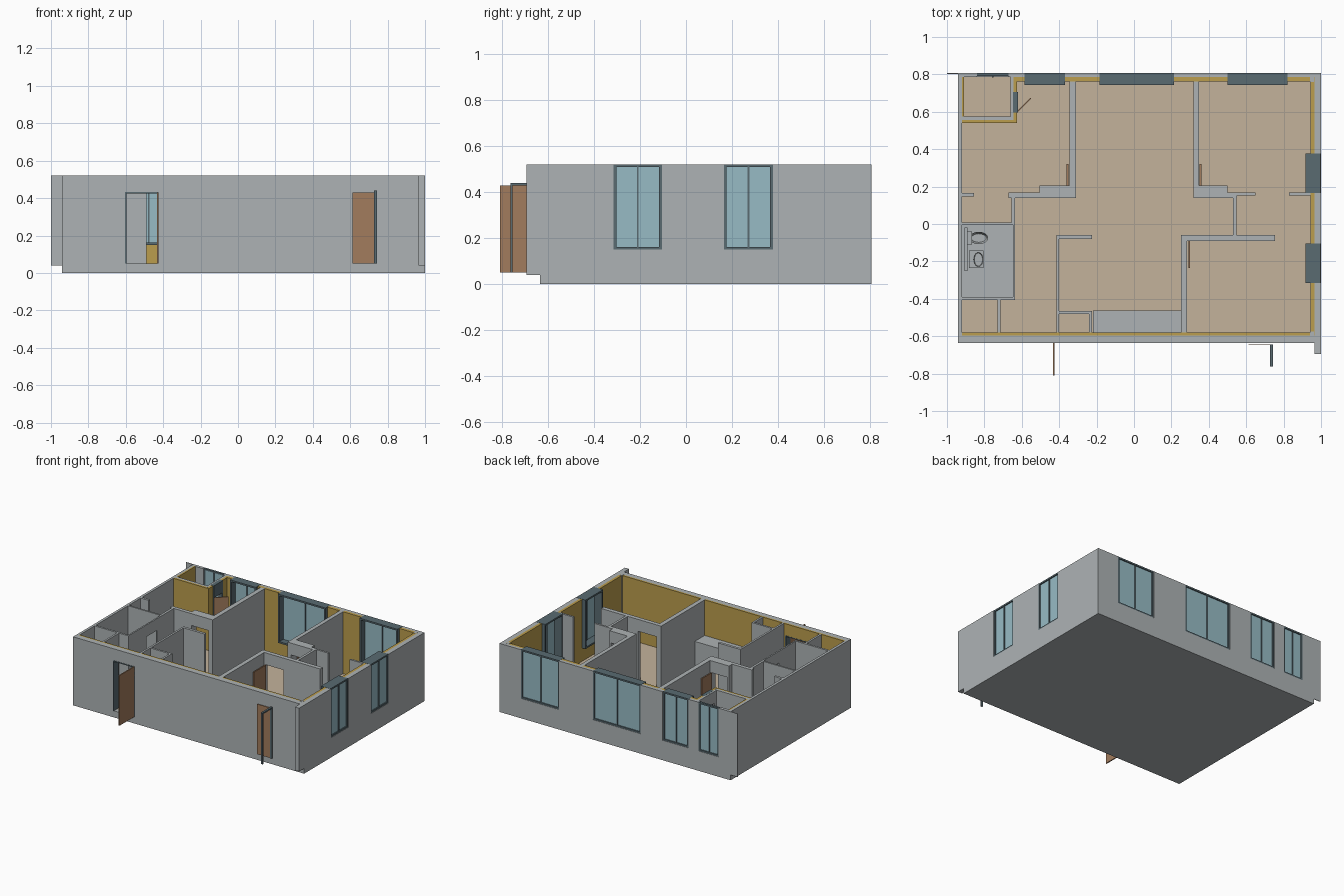
import bpy, bmesh, math
from mathutils import Matrix

if "Cube" in bpy.data.objects:
    bpy.data.objects.remove(bpy.data.objects["Cube"])

H, F = 0.52, 0.05          # wall top, floor level
DOOR, SILL = 0.43, 0.15    # door head, window sill


def mat(name, rgb):
    m = bpy.data.materials.new(name)
    m.diffuse_color = (*rgb, 1)
    m.use_nodes = True
    m.node_tree.nodes["Principled BSDF"].inputs["Base Color"].default_value = m.diffuse_color
    return m


GRAY = mat("wall gray", (0.42, 0.45, 0.46))
OCHRE = mat("ochre lining", (0.50, 0.34, 0.075))
TAN = mat("tan floor", (0.55, 0.45, 0.33))
BROWN = mat("door brown", (0.36, 0.20, 0.11))
GLASS = mat("pale blue glass", (0.31, 0.50, 0.56))
SLATE = mat("frame slate", (0.10, 0.145, 0.165))


def finish(name, bm, material):
    me = bpy.data.meshes.new(name)
    bm.to_mesh(me)
    bm.free()
    me.materials.append(material)
    ob = bpy.data.objects.new(name, me)
    bpy.context.collection.objects.link(ob)
    return ob


def boxes(name, material, *items):
    """One object from boxes given as x0, x1, y0, y1, z0, z1."""
    bm = bmesh.new()
    for x0, x1, y0, y1, z0, z1 in items:
        m = Matrix.Translation(((x0 + x1) / 2, (y0 + y1) / 2, (z0 + z1) / 2))
        bmesh.ops.create_cube(bm, size=1, matrix=m @ Matrix.Diagonal((x1 - x0, y1 - y0, z1 - z0, 1)))
    return finish(name, bm, material)


def place(axis, a0, a1, b0, b1, z0, z1):
    return (a0, a1, b0, b1, z0, z1) if axis == 'x' else (b0, b1, a0, a1, z0, z1)


def wall(name, material, axis, a0, a1, b0, b1, gaps=(), z0=F, z1=H):
    """Wall running along an axis, with gaps (start, end, bottom, top)."""
    parts, pos = [], a0
    for s, e, lo, hi in gaps:
        parts.append(place(axis, pos, s, b0, b1, z0, z1))
        if lo > z0:
            parts.append(place(axis, s, e, b0, b1, z0, lo))
        if hi < z1:
            parts.append(place(axis, s, e, b0, b1, hi, z1))
        pos = e
    parts.append(place(axis, pos, a1, b0, b1, z0, z1))
    return boxes(name, material, *parts)


def window(name, axis, s, e, b_in, b_out):
    """Deep frame with a centre mullion, two panes and a base strip."""
    t, m, top = 0.012, (s + e) / 2, H + 0.001
    mid = b_out - 0.010
    boxes(name + "_frame", SLATE,
          place(axis, s, s + t, b_in, b_out, SILL, top),
          place(axis, e - t, e, b_in, b_out, SILL, top),
          place(axis, s + t, e - t, b_in, b_out, SILL, SILL + t),
          place(axis, s + t, e - t, b_in, b_out, top - t, top),
          place(axis, m - t / 3, m + t / 3, mid - 0.012, b_out - 0.002, SILL + t, top - t))
    boxes(name + "_glass", GLASS,
          place(axis, s + t, e - t, mid - 0.006, mid + 0.002, SILL + t, top - t))
    if e - s > 0.18:
        boxes(name + "_base_strip", OCHRE,
              place(axis, s, e, b_out, b_out + 0.002, F - 0.003, F + 0.003))


# Slab and floors
boxes("base_slab", GRAY, (-0.94, 1, -0.635, 0.808, 0, 0.04))
boxes("room_floor", TAN, (-0.925, 0.97, -0.60, 0.79, 0.04, F))
boxes("bathroom_floor", GRAY, (-0.92, -0.64, -0.395, -0.005, F, F + 0.006))

# Outer walls with window and door gaps
back_gaps = [(-0.84, -0.67, SILL, H), (-0.585, -0.37, SILL, H),
             (-0.185, 0.215, SILL, H), (0.50, 0.82, SILL, H)]
right_gaps = [(-0.315, -0.105, SILL, H), (0.165, 0.378, SILL, H)]
entry_gap = [(-0.60, -0.43, F, DOOR)]
wall("back_wall", GRAY, 'x', -0.94, 1, 0.785, 0.808, back_gaps, z0=0.04)
wall("right_wall", GRAY, 'y', -0.695, 0.785, 0.965, 1, right_gaps, z0=0.04)
wall("front_wall", GRAY, 'x', -0.94, 0.965, -0.635, -0.595, entry_gap, z0=0.04)
wall("left_wall", GRAY, 'y', -0.595, 0.785, -0.94, -0.92, z0=0.04)
boxes("back_wall_fin", GRAY, (-1, -0.94, 0.803, 0.808, 0.04, H))

# Ochre linings inside the outer walls
wall("back_lining", OCHRE, 'x', -0.63, 0.965, 0.763, 0.785, back_gaps[1:])
wall("right_lining", OCHRE, 'y', -0.58, 0.763, 0.945, 0.965, right_gaps)
wall("front_lining", OCHRE, 'x', -0.92, 0.965, -0.595, -0.581, entry_gap)
boxes("corner_posts", GRAY, (0.94, 0.962, -0.60, -0.575, F, H + 0.001),
      (0.94, 0.962, 0.758, 0.785, F, H + 0.001))

# Windows
for i, (s, e, _, _) in enumerate(back_gaps):
    window(f"back_window_{i + 1}", 'x', s, e, 0.79 if i == 0 else 0.742, 0.806)
for i, (s, e, _, _) in enumerate(right_gaps):
    window(f"right_window_{i + 1}", 'y', s, e, 0.917, 0.997)

# Loggia in the back left corner
wall("loggia_front_wall", GRAY, 'x', -0.92, -0.645, 0.556, 0.575)
wall("loggia_front_lining", OCHRE, 'x', -0.925, -0.625, 0.541, 0.556)
wall("loggia_inner_lining", OCHRE, 'y', 0.575, 0.785, -0.92, -0.908)
loggia_gap = [(0.60, 0.70, F, DOOR)]
wall("loggia_side_wall", GRAY, 'y', 0.575, 0.785, -0.66, -0.643, loggia_gap)
wall("loggia_side_lining", OCHRE, 'y', 0.556, 0.785, -0.643, -0.625, loggia_gap)
boxes("loggia_door_frame", SLATE, (-0.648, -0.62, 0.595, 0.605, F, H + 0.001),
      (-0.648, -0.62, 0.695, 0.705, F, H + 0.001),
      (-0.648, -0.62, 0.605, 0.695, DOOR, H + 0.001))
leaf = boxes("loggia_door_leaf", BROWN, (0, 0.10, -0.003, 0.003, F, DOOR))
leaf.location = (-0.622, 0.602, 0)
leaf.rotation_euler.z = math.radians(45)

# Bedroom partitions and thick door portals
boxes("bedroom_partitions", GRAY,
      (-0.345, -0.31, 0.14, 0.785, F, H), (0.317, 0.347, 0.14, 0.785, F, H),
      (-0.67, -0.505, 0.14, 0.168, F, H), (0.50, 0.55, 0.14, 0.168, F, H),
      (-0.655, -0.637, 0.005, 0.14, F, H), (0.53, 0.548, -0.06, 0.14, F, H))
boxes("door_portals", GRAY,
      (-0.505, -0.345, 0.14, 0.205, DOOR, H), (0.347, 0.50, 0.14, 0.205, DOOR, H),
      (-0.505, -0.49, 0.14, 0.205, F, DOOR), (0.485, 0.50, 0.14, 0.205, F, DOOR))
boxes("short_wall_stubs", GRAY, (-0.92, -0.855, 0.147, 0.165, F, H),
      (0.55, 0.65, 0.153, 0.168, F, H), (0.83, 0.945, 0.153, 0.168, F, H))

# Front right room and hall partitions
wall("front_room_cross_wall", GRAY, 'x', 0.25, 0.753, -0.09, -0.058, [(0.29, 0.445, F, DOOR)])
wall("front_room_side_wall", GRAY, 'y', -0.595, -0.09, 0.25, 0.283)
boxes("hall_partition", GRAY, (-0.415, -0.40, -0.595, -0.06, F, H),
      (-0.40, -0.225, -0.08, -0.06, F, H))
boxes("hall_closet", GRAY, (-0.40, -0.225, -0.48, -0.465, F, H),
      (-0.24, -0.225, -0.58, -0.48, F, H))
boxes("kitchen_counter", GRAY, (-0.22, 0.25, -0.582, -0.463, F, 0.25))

# Bathroom and storage walls
boxes("bathroom_walls", GRAY, (-0.92, -0.637, -0.005, 0.008, F, H),
      (-0.92, -0.637, -0.405, -0.39, F, H),
      (-0.648, -0.637, -0.39, -0.19, F, H), (-0.648, -0.637, -0.06, -0.005, F, H),
      (-0.648, -0.637, -0.19, -0.06, DOOR, H),
      (-0.73, -0.715, -0.595, -0.405, F, H))
boxes("plumbing_panel", GRAY, (-0.907, -0.89, -0.25, -0.02, F, 0.22))


def bowl(name, cx, cy, rx, ry, z0, z1):
    """Oval basin with a hollowed top."""
    bm = bmesh.new()
    m = Matrix.Translation((cx, cy, (z0 + z1) / 2)) @ Matrix.Diagonal((rx, ry, z1 - z0, 1))
    bmesh.ops.create_cone(bm, cap_ends=True, segments=20, radius1=0.65, radius2=1, depth=1, matrix=m)
    bm.normal_update()
    top = [f for f in bm.faces if f.normal.z > 0.9]
    bmesh.ops.inset_region(bm, faces=top, thickness=0.01)
    bmesh.ops.translate(bm, verts=top[0].verts[:], vec=(0, 0, -0.03))
    finish(name, bm, GRAY)


bowl("toilet_bowl", -0.83, -0.075, 0.05, 0.033, F, 0.13)
boxes("toilet_tank", GRAY, (-0.89, -0.865, -0.11, -0.04, F, 0.19))
boxes("washbasin", GRAY, (-0.882, -0.805, -0.235, -0.143, 0.16, 0.19))
bowl("washbasin_rim", -0.832, -0.19, 0.025, 0.038, 0.15, 0.20)

# Open door leaves
boxes("entry_door_leaf", BROWN, (-0.434, -0.426, -0.81, -0.635, F, DOOR))
boxes("inner_door_leaves", BROWN, (-0.36, -0.351, 0.205, 0.32, F, DOOR),
      (0.351, 0.36, 0.205, 0.32, F, DOOR), (0.291, 0.30, -0.235, -0.09, F, DOOR))
boxes("entry_door_frame", SLATE, (-0.604, -0.597, -0.637, -0.58, F, DOOR),
      (-0.433, -0.426, -0.637, -0.58, F, DOOR),
      (-0.604, -0.426, -0.637, -0.58, DOOR - 0.006, DOOR + 0.002))

# Side door standing before the front wall, with its free frame
boxes("side_door_leaf", BROWN, (0.613, 0.73, -0.648, -0.643, F, DOOR))
boxes("side_door_frame", SLATE, (0.727, 0.742, -0.763, -0.755, F, 0.44),
      (0.727, 0.742, -0.652, -0.644, F, 0.44),
      (0.727, 0.742, -0.755, -0.652, DOOR, 0.44))
